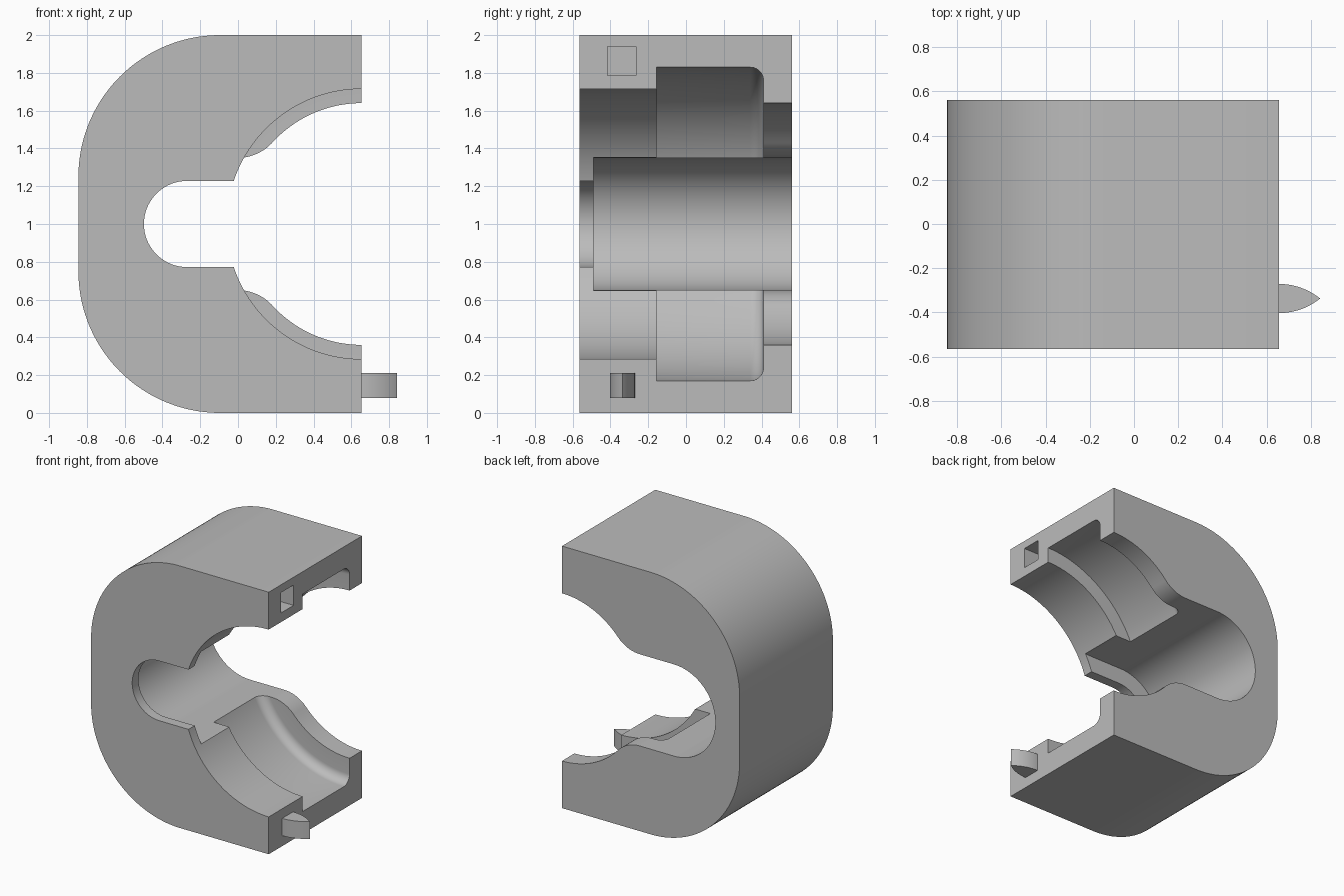
import bpy, bmesh
from math import sin, cos, pi, radians, sqrt, atan2

if "Cube" in bpy.data.objects:
    bpy.data.objects.remove(bpy.data.objects["Cube"], do_unlink=True)

grey = bpy.data.materials.new("plain grey")
grey.use_nodes = True
COLOUR = (0.5, 0.5, 0.5, 1)
grey.diffuse_color = COLOUR
grey.node_tree.nodes["Principled BSDF"].inputs["Base Color"].default_value = COLOUR

FACE_X = 0.655            # flat mating face
FRONT, BACK = -0.565, 0.56


def arc(cx, cz, r, start, end, n=24):
    """Points on an arc, angles in degrees."""
    return [(cx + r * cos(radians(start + (end - start) * i / n)),
             cz + r * sin(radians(start + (end - start) * i / n))) for i in range(n + 1)]


def finish(bm, name):
    bmesh.ops.remove_doubles(bm, verts=bm.verts, dist=1e-5)
    bmesh.ops.recalc_face_normals(bm, faces=bm.faces)
    mesh = bpy.data.meshes.new(name)
    bm.to_mesh(mesh)
    bm.free()
    mesh.materials.append(grey)
    obj = bpy.data.objects.new(name, mesh)
    bpy.context.collection.objects.link(obj)
    return obj


def prism(name, points, low, high, axis="y"):
    """Extrude an outline along y (x, z points) or along z (x, y points)."""
    bm = bmesh.new()
    place = (lambda a, b: (a, low, b)) if axis == "y" else (lambda a, b: (a, b, low))
    face = bm.faces.new([bm.verts.new(place(*p)) for p in points])
    moved = bmesh.ops.extrude_face_region(bm, geom=[face])["geom"]
    step = (0, high - low, 0) if axis == "y" else (0, 0, high - low)
    bmesh.ops.translate(bm, vec=step, verts=[v for v in moved if isinstance(v, bmesh.types.BMVert)])
    return finish(bm, name)


def lathe(name, profile, steps=128):
    """Spin (radius, y) points around the bore axis."""
    bm = bmesh.new()
    verts = [bm.verts.new((FACE_X + r, y, 1)) for r, y in profile]
    edges = [bm.edges.new(pair) for pair in zip(verts, verts[1:])]
    bmesh.ops.spin(bm, geom=verts + edges, cent=(FACE_X, 0, 1), axis=(0, 1, 0),
                   angle=2 * pi, steps=steps)
    return finish(bm, name)


def mirrored(upper):
    """Close an outline with its reflection in z = 1."""
    return upper + [(x, 2 - z) for x, z in reversed(upper) if abs(z - 1) > 1e-6]


def smooth(obj):
    bpy.ops.object.select_all(action="DESELECT")
    obj.select_set(True)
    bpy.context.view_layer.objects.active = obj
    bpy.ops.object.shade_smooth_by_angle(angle=radians(25))


# C-shaped block
R = 0.75
body = prism("clamp_body", mirrored([(FACE_X, 2)] + arc(-0.095, 2 - R, R, 90, 180, 40)), FRONT, BACK)

# Stepped bore: wide front, wider pocket with a rounded back corner, narrow back
pocket = arc(0.76, 0.34, 0.07, 0, 90, 10)
bore = lathe("bore_cutter", [(0, -0.7), (0.715, -0.7), (0.715, -0.155), (0.83, -0.155)]
             + pocket + [(0.64, 0.41), (0.64, 0.7), (0, 0.7)])

# Narrow slot through the front wall
slot = prism("slot_cutter", mirrored([(0.3, 1.228)] + arc(-0.27, 1, 0.228, 90, 180)), -0.7, -0.4)

# Round chamber behind the wall, blended into the back bore
h, blend, bore_r = 0.35, 0.25, 0.64
run = sqrt((bore_r + blend) ** 2 - (h + blend) ** 2)
end = -atan2(h + blend, run) * 180 / pi
chamber = prism("chamber_cutter",
                mirrored([(FACE_X, 1.4)] + arc(FACE_X - run, 1 + h + blend, blend, end, -90)
                         + arc(-0.29, 1, h, 90, 180, 40)), -0.49, 0.7)

# Square socket for the tab of the matching half
socket = prism("socket_cutter", [(0.455, -0.415), (0.8, -0.415), (0.8, -0.265), (0.455, -0.265)],
               1.785, 1.94, "z")

for cutter in (bore, slot, chamber, socket):
    mod = body.modifiers.new(cutter.name, "BOOLEAN")
    mod.operation = "DIFFERENCE"
    mod.solver = "EXACT"
    mod.object = cutter

# Bake the cuts and drop the cutters
result = bpy.data.meshes.new_from_object(body.evaluated_get(bpy.context.evaluated_depsgraph_get()))
body.modifiers.clear()
body.data = result
for cutter in (bore, slot, chamber, socket):
    bpy.data.objects.remove(cutter, do_unlink=True)
smooth(body)

# Pointed alignment tab
half, length = 0.066, 0.187
r = (length ** 2 + half ** 2) / (2 * half)
tip = atan2(length, r - half) * 180 / pi
side = arc(FACE_X, -0.337 + half - r, r, 90, 90 - tip, 12)
outline = [(FACE_X - 0.02, -0.337 + half)] + side
outline += [(x, -0.674 - y) for x, y in reversed(outline[:-1])]
tab = prism("alignment_tab", outline, 0.08, 0.212, "z")
smooth(tab)
